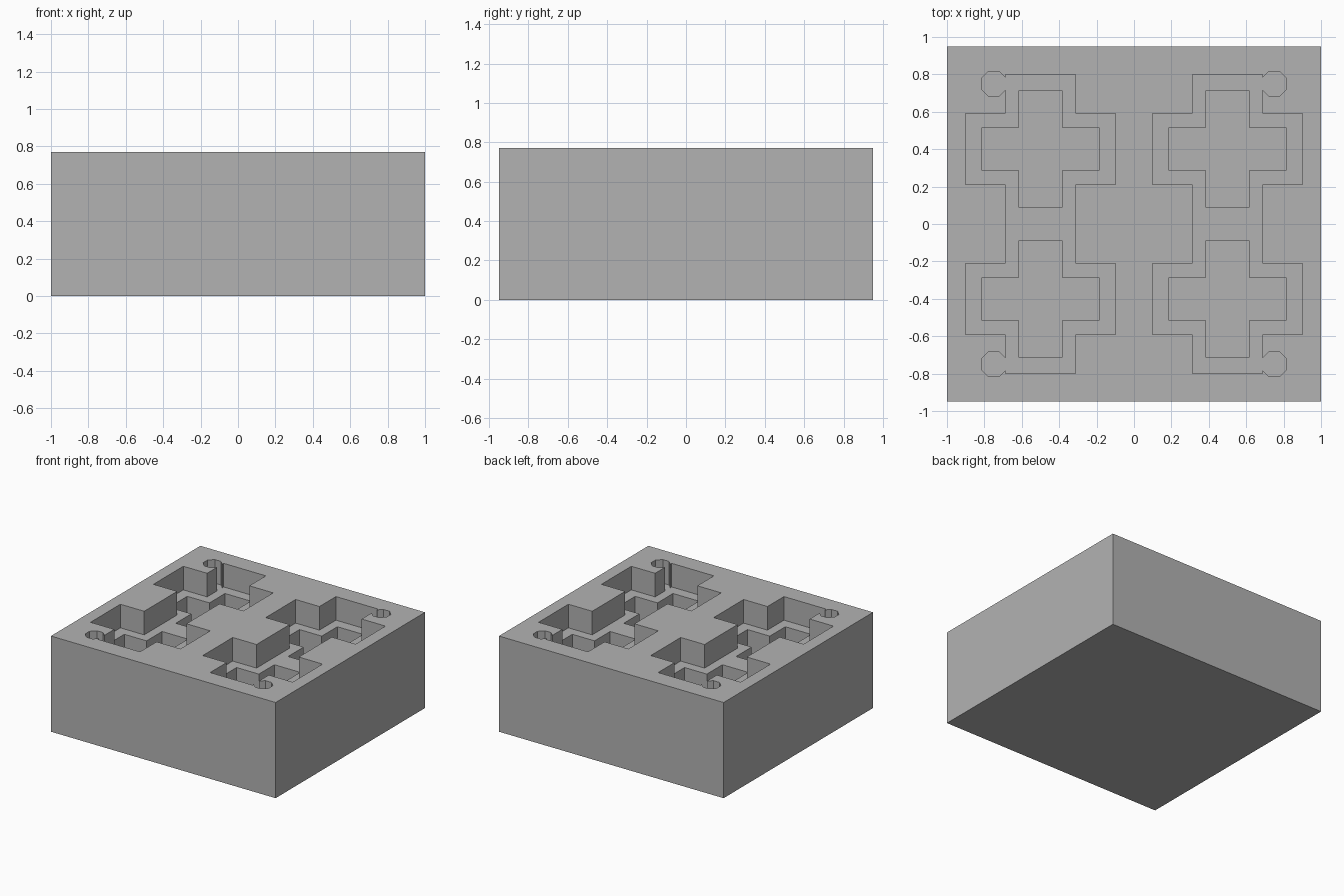
import bpy
import bmesh
import math

cube = bpy.data.objects.get("Cube")
if cube:
    bpy.data.objects.remove(cube, do_unlink=True)

HEIGHT = 0.77
LEDGE = 0.19    # depth of the wide channels and corner holes
POCKET = 0.385  # depth of the cross pockets

grey = bpy.data.materials.new("plain grey")
grey.use_nodes = True
grey.diffuse_color = (0.45, 0.45, 0.45, 1)
bsdf = next(n for n in grey.node_tree.nodes if n.type == "BSDF_PRINCIPLED")
bsdf.inputs["Base Color"].default_value = grey.diffuse_color
bsdf.inputs["Roughness"].default_value = 0.8


def prism(name, outline, bottom, top):
    """Extrude a counter-clockwise outline from bottom to top."""
    bm = bmesh.new()
    face = bm.faces.new([bm.verts.new((x, y, bottom)) for x, y in outline])
    ext = bmesh.ops.extrude_face_region(bm, geom=[face])
    up = [v for v in ext["geom"] if isinstance(v, bmesh.types.BMVert)]
    bmesh.ops.translate(bm, verts=up, vec=(0, 0, top - bottom))
    bmesh.ops.recalc_face_normals(bm, faces=bm.faces)
    mesh = bpy.data.meshes.new(name)
    bm.to_mesh(mesh)
    bm.free()
    mesh.materials.append(grey)
    obj = bpy.data.objects.new(name, mesh)
    bpy.context.collection.objects.link(obj)
    return obj


def mirrored(quarter, cx, cy):
    """Complete a first-quadrant outline to all four quadrants."""
    pts = []
    for sx, sy in ((1, 1), (-1, 1), (-1, -1), (1, -1)):
        part = quarter if sx * sy > 0 else quarter[::-1]
        pts += [(cx + sx * x, cy + sy * y) for x, y in part]
    return pts


def cut(target, outline, depth):
    """Sink an outline into the top of the target."""
    cutter = prism("cutter", outline, HEIGHT - depth, HEIGHT + 0.1)
    cutter.hide_render = True
    mod = target.modifiers.new("recess", "BOOLEAN")
    mod.operation = "DIFFERENCE"
    mod.solver = "EXACT"
    mod.object = cutter
    deps = bpy.context.evaluated_depsgraph_get()
    mesh = bpy.data.meshes.new_from_object(target.evaluated_get(deps))
    target.modifiers.clear()
    target.data = mesh
    bpy.data.objects.remove(cutter, do_unlink=True)


# Solid block
block = prism("block", mirrored([(1, 0.95)], 0, 0), 0, HEIGHT)

# Two long channels, each a pair of joined crosses
channel = [(0.188, 0.21), (0.4, 0.21), (0.4, 0.59), (0.188, 0.59), (0.188, 0.8)]
for side in (-1, 1):
    cut(block, mirrored(channel, side * 0.5, 0), LEDGE)

# Four deeper cross pockets and four octagonal corner holes
cross = [(0.313, 0.115), (0.115, 0.115), (0.115, 0.313)]
for sx in (-1, 1):
    for sy in (-1, 1):
        cut(block, mirrored(cross, sx * 0.5, sy * 0.4), POCKET)
        octagon = [(sx * 0.75 + 0.072 * math.cos((i + 0.5) * math.pi / 4),
                    sy * 0.75 + 0.072 * math.sin((i + 0.5) * math.pi / 4))
                   for i in range(8)]
        cut(block, octagon, LEDGE)

block.data.name = "block"
